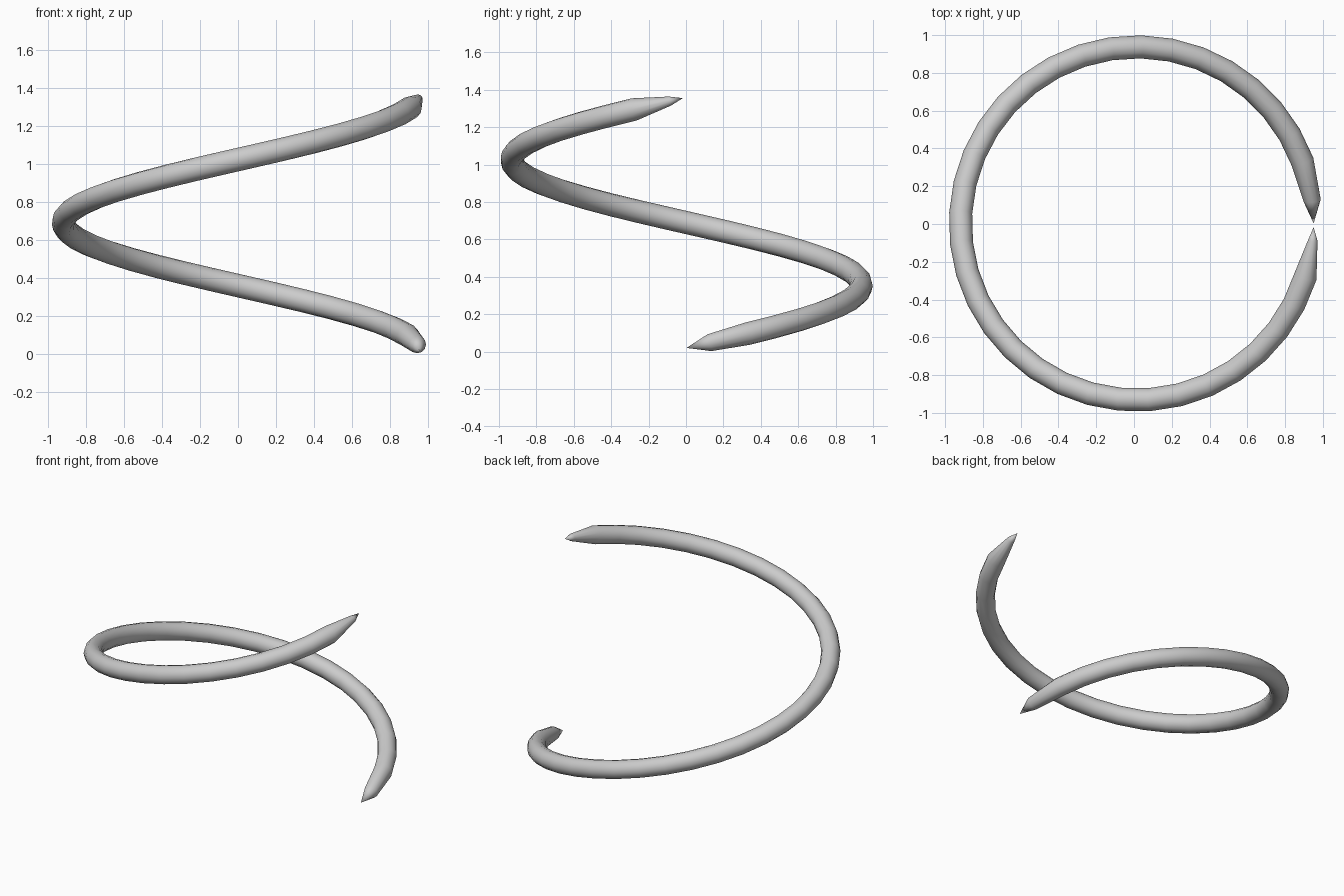
import bpy, bmesh, math
from mathutils import Vector

if "Cube" in bpy.data.objects:
    bpy.data.objects.remove(bpy.data.objects["Cube"])

CX, CY, R, Z0, PITCH = 0.016, 0.003, 0.935, 0.02, 1.34
TUBE, SIDES = 0.061, 12

# rings along the single helical turn: (angle in degrees, tube radius)
body = [(20.5 + i * (342.5 - 20.5) / 33, TUBE) for i in range(34)]
rings = [(7.5, 0.046)] + body + [(354.5, 0.025)]


def helix(deg):
    a = math.radians(deg)
    return Vector((CX + R * math.cos(a), CY + R * math.sin(a), Z0 + PITCH * deg / 360))


def ring(bm, deg, r):
    a = math.radians(deg)
    out = Vector((math.cos(a), math.sin(a), 0))
    tangent = Vector((-R * math.sin(a), R * math.cos(a), PITCH / math.tau)).normalized()
    up = out.cross(tangent)
    c = helix(deg)
    return [bm.verts.new(c + r * (out * math.cos(t) + up * math.sin(t)))
            for t in (math.tau * k / SIDES for k in range(SIDES))]


# coil tube
bm = bmesh.new()
loops = [ring(bm, d, r) for d, r in rings]
for lo, hi in zip(loops, loops[1:]):
    for k in range(SIDES):
        n = (k + 1) % SIDES
        bm.faces.new((lo[k], lo[n], hi[n], hi[k]))

# pointed tips
for loop, deg in ((loops[0], 0.0), (loops[-1], 358.8)):
    tip = bm.verts.new(helix(deg))
    for k in range(SIDES):
        bm.faces.new((loop[k], loop[(k + 1) % SIDES], tip))

bmesh.ops.recalc_face_normals(bm, faces=bm.faces[:])
for f in bm.faces:
    f.smooth = True
mesh = bpy.data.meshes.new("spiral_coil")
bm.to_mesh(mesh)
bm.free()
bpy.context.collection.objects.link(bpy.data.objects.new("spiral_coil", mesh))
